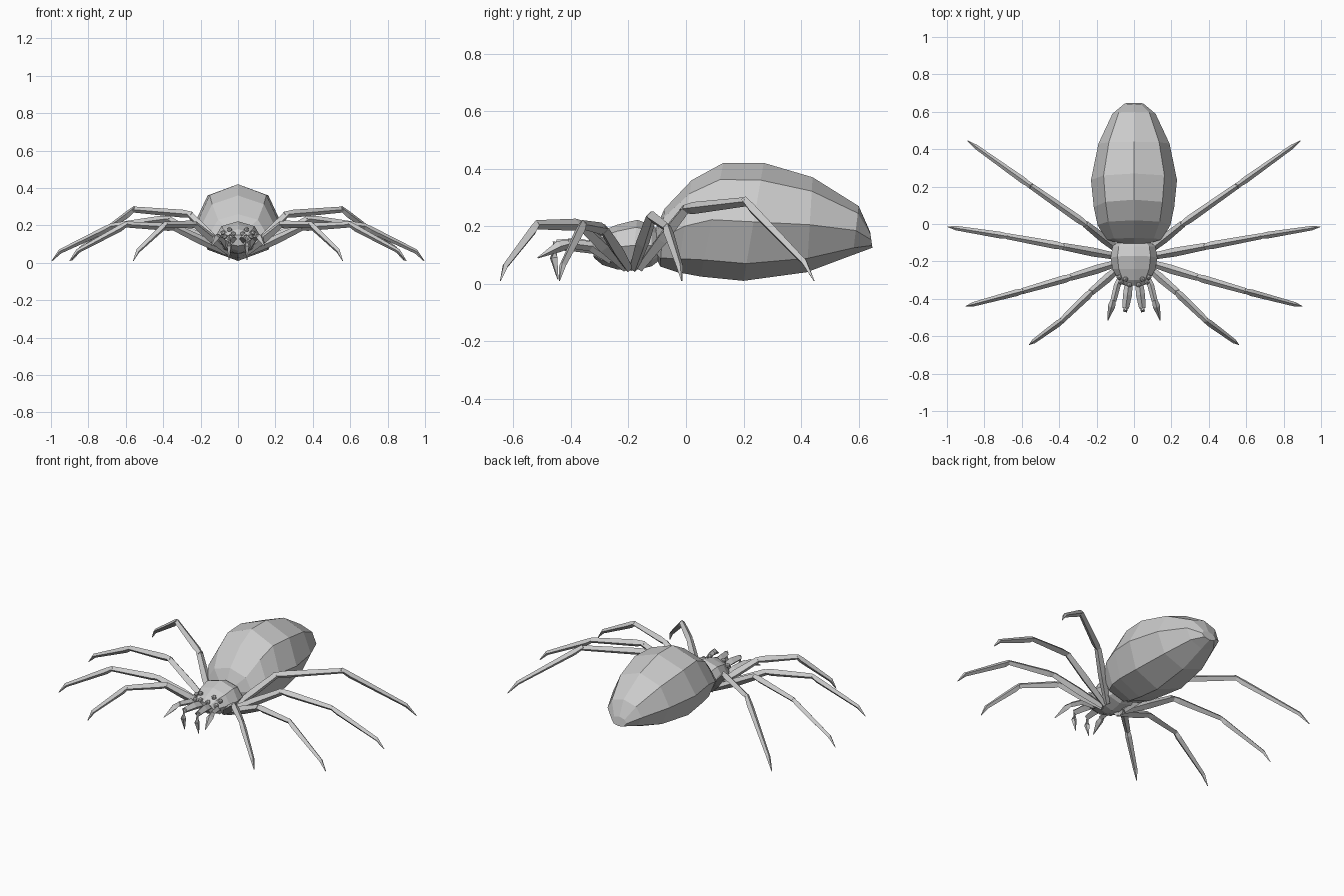
import bpy, bmesh, math
from mathutils import Vector

if "Cube" in bpy.data.objects:
    bpy.data.objects.remove(bpy.data.objects["Cube"])


def finish(name, bm, mirror=False):
    bmesh.ops.recalc_face_normals(bm, faces=bm.faces)
    me = bpy.data.meshes.new(name)
    bm.to_mesh(me)
    bm.free()
    ob = bpy.data.objects.new(name, me)
    bpy.context.collection.objects.link(ob)
    if mirror:
        mod = ob.modifiers.new("Mirror", 'MIRROR')
        mod.use_mirror_merge = False
    return ob


def bridge(bm, rings):
    for a, b in zip(rings, rings[1:]):
        n = len(a)
        for i in range(n):
            bm.faces.new((a[i], a[(i + 1) % n], b[(i + 1) % n], b[i]))
    bm.faces.new(rings[0])
    bm.faces.new(rings[-1])


def body(name, sections, sides=8):
    """Loft of tilted ellipses: (y top, z top, y bottom, z bottom, half width)."""
    bm = bmesh.new()
    rings = []
    for yt, zt, yb, zb, w in sections:
        ring = []
        for i in range(sides):
            a = 2 * math.pi * i / sides
            t = (1 + math.cos(a)) / 2
            ring.append(bm.verts.new((w * math.sin(a), yb + (yt - yb) * t, zb + (zt - zb) * t)))
        rings.append(ring)
    bridge(bm, rings)
    return finish(name, bm)


def tube(bm, points, radii):
    """Four-sided diamond tube with a ridge on top."""
    pts = [Vector(p) for p in points]
    rings = []
    for i, (p, r) in enumerate(zip(pts, radii)):
        d = (pts[min(i + 1, len(pts) - 1)] - pts[max(i - 1, 0)]).normalized()
        side = d.cross(Vector((0, 0, 1))).normalized()
        up = side.cross(d)
        rings.append([bm.verts.new(p + v * r) for v in (up, side, -up, -side)])
    bridge(bm, rings)


def leg(name, hip, knee, ankle, tip):
    bm = bmesh.new()
    hip, knee, ankle, tip = map(Vector, (hip, knee, ankle, tip))
    tube(bm, (hip, hip.lerp(knee, 0.5), knee), (0.016, 0.024, 0.019))
    tube(bm, (knee.lerp(ankle, -0.05), knee.lerp(ankle, 0.12), ankle), (0.014, 0.021, 0.016))
    claw = ankle.lerp(tip, 0.86) + Vector((0, 0, 0.025))
    tube(bm, (ankle.lerp(tip, -0.03), ankle.lerp(tip, 0.1), claw, tip),
         (0.013, 0.018, 0.012, 0.002))
    return finish(name, bm, True)


# Abdomen
body("abdomen", [
    (-0.11, 0.18, -0.11, 0.10, 0.06),
    (-0.075, 0.26, -0.09, 0.06, 0.15),
    (0.02, 0.36, -0.03, 0.04, 0.195),
    (0.13, 0.42, 0.05, 0.025, 0.215),
    (0.27, 0.42, 0.20, 0.01, 0.23),
    (0.44, 0.37, 0.42, 0.04, 0.19),
    (0.60, 0.27, 0.58, 0.10, 0.115),
    (0.64, 0.18, 0.648, 0.125, 0.05)])

# Head and thorax
body("head_thorax", [
    (-0.07, 0.17, -0.08, 0.09, 0.06),
    (-0.12, 0.205, -0.12, 0.06, 0.115),
    (-0.17, 0.222, -0.19, 0.045, 0.125),
    (-0.24, 0.205, -0.24, 0.05, 0.115),
    (-0.30, 0.18, -0.29, 0.065, 0.085),
    (-0.33, 0.15, -0.32, 0.09, 0.06)])

# Walking legs
leg("leg_first", (0.05, -0.21, 0.055), (0.23, -0.365, 0.205), (0.39, -0.52, 0.205), (0.56, -0.645, 0.01))
leg("leg_second", (0.06, -0.20, 0.055), (0.34, -0.285, 0.19), (0.60, -0.36, 0.205), (0.90, -0.44, 0.01))
leg("leg_third", (0.06, -0.18, 0.055), (0.38, -0.12, 0.235), (0.68, -0.065, 0.195), (0.995, -0.015, 0.01))
leg("leg_fourth", (0.06, -0.16, 0.055), (0.26, 0.0, 0.26), (0.56, 0.21, 0.285), (0.89, 0.445, 0.01))

# Feelers
bm = bmesh.new()
tube(bm, ((0.06, -0.26, 0.08), (0.09, -0.33, 0.13), (0.11, -0.41, 0.14)), (0.014, 0.018, 0.016))
tube(bm, ((0.11, -0.40, 0.14), (0.12, -0.44, 0.13), (0.14, -0.515, 0.09)), (0.012, 0.02, 0.002))
finish("feeler", bm, True)

# Jaws and fangs
bm = bmesh.new()
tube(bm, ((0.025, -0.29, 0.12), (0.035, -0.38, 0.135), (0.045, -0.45, 0.135)), (0.02, 0.024, 0.018))
tube(bm, ((0.045, -0.45, 0.145), (0.046, -0.46, 0.09), (0.048, -0.445, 0.015)), (0.014, 0.015, 0.002))
finish("jaw", bm, True)

# Eyes
bm = bmesh.new()
for x, y, z in ((0.025, -0.325, 0.155), (0.045, -0.295, 0.178), (0.07, -0.31, 0.14), (0.08, -0.285, 0.16)):
    res = bmesh.ops.create_icosphere(bm, subdivisions=1, radius=0.015)
    bmesh.ops.translate(bm, verts=res["verts"], vec=(x, y, z))
finish("eyes", bm, True)
